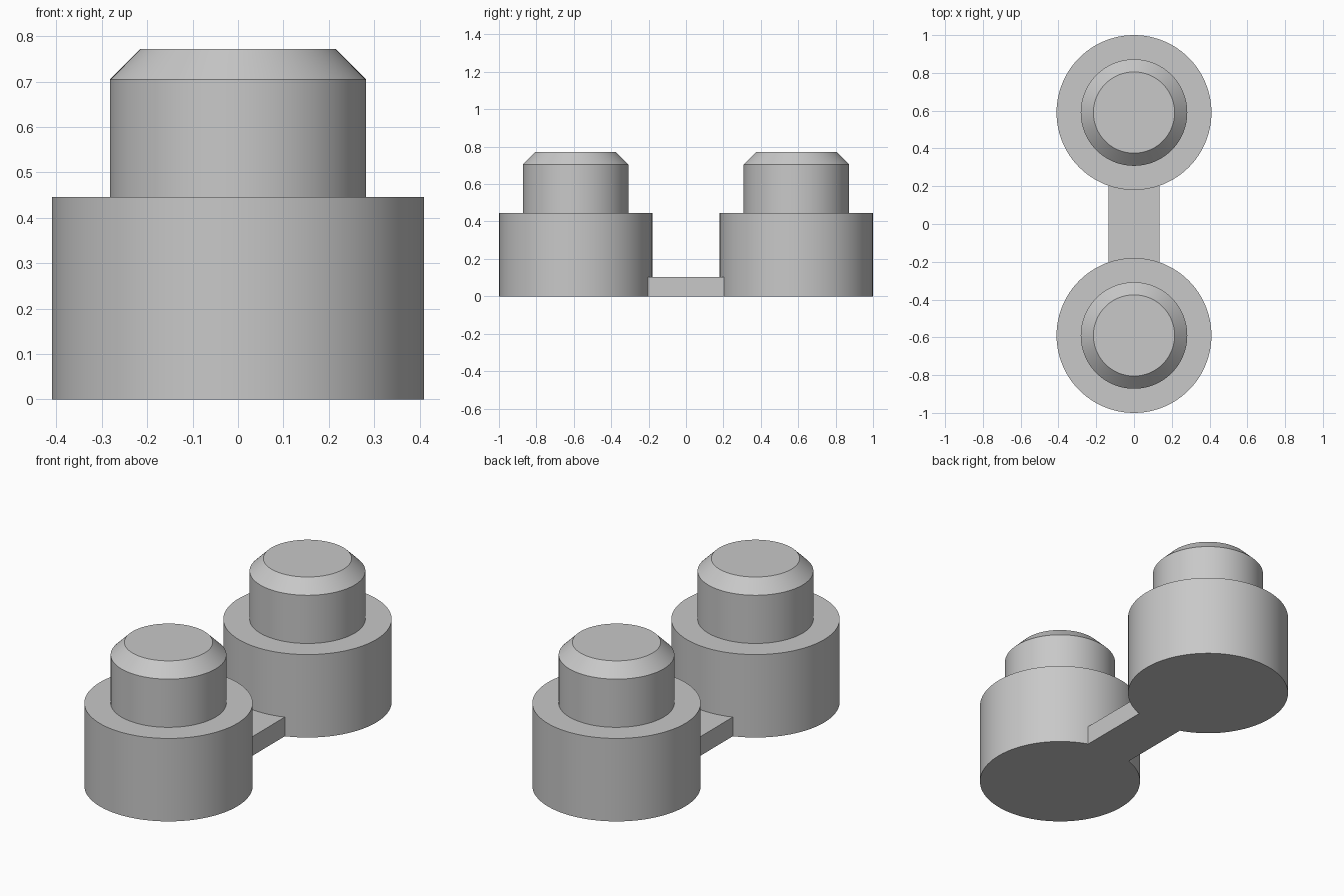
import bpy, math

cube = bpy.data.objects.get("Cube")
if cube:
    bpy.data.objects.remove(cube, do_unlink=True)

grey = bpy.data.materials.new("light grey")
grey.use_nodes = True
colour = (0.58, 0.58, 0.58, 1)
grey.diffuse_color = colour
grey.node_tree.nodes["Principled BSDF"].inputs["Base Color"].default_value = colour

SPACING = 0.59
SEGMENTS = 96
# Stepped half-profile (radius, height): wide base, narrower peg, chamfered top
PROFILE = [(0.41, 0), (0.41, 0.446), (0.282, 0.446), (0.282, 0.705), (0.215, 0.772)]


def stepped_post(name, y):
    """Revolve the profile into one closed solid."""
    verts, faces = [], []
    n = SEGMENTS
    for r, z in PROFILE:
        for i in range(n):
            a = math.tau * i / n
            verts.append((r * math.cos(a), r * math.sin(a), z))
    for ring in range(len(PROFILE) - 1):
        b = ring * n
        for i in range(n):
            j = (i + 1) % n
            faces.append((b + i, b + j, b + n + j, b + n + i))
    faces.append(tuple(reversed(range(n))))
    faces.append(tuple(range(len(verts) - n, len(verts))))
    mesh = bpy.data.meshes.new(name)
    mesh.from_pydata(verts, [], faces)
    mesh.materials.append(grey)
    obj = bpy.data.objects.new(name, mesh)
    obj.location.y = y
    bpy.context.collection.objects.link(obj)
    bpy.ops.object.select_all(action='DESELECT')
    obj.select_set(True)
    bpy.context.view_layer.objects.active = obj
    bpy.ops.object.shade_smooth_by_angle(angle=math.radians(30))


# Two matching posts
stepped_post("front_post", -SPACING)
stepped_post("back_post", SPACING)

# Flat bar joining the posts, its ends sunk just inside them
bpy.ops.mesh.primitive_cube_add(size=1, location=(0, 0, 0.0515))
bar = bpy.context.object
bar.name = "connecting_bar"
bar.scale = (0.272, 0.42, 0.103)
bpy.ops.object.transform_apply(location=False, rotation=False, scale=True)
bar.data.materials.append(grey)
